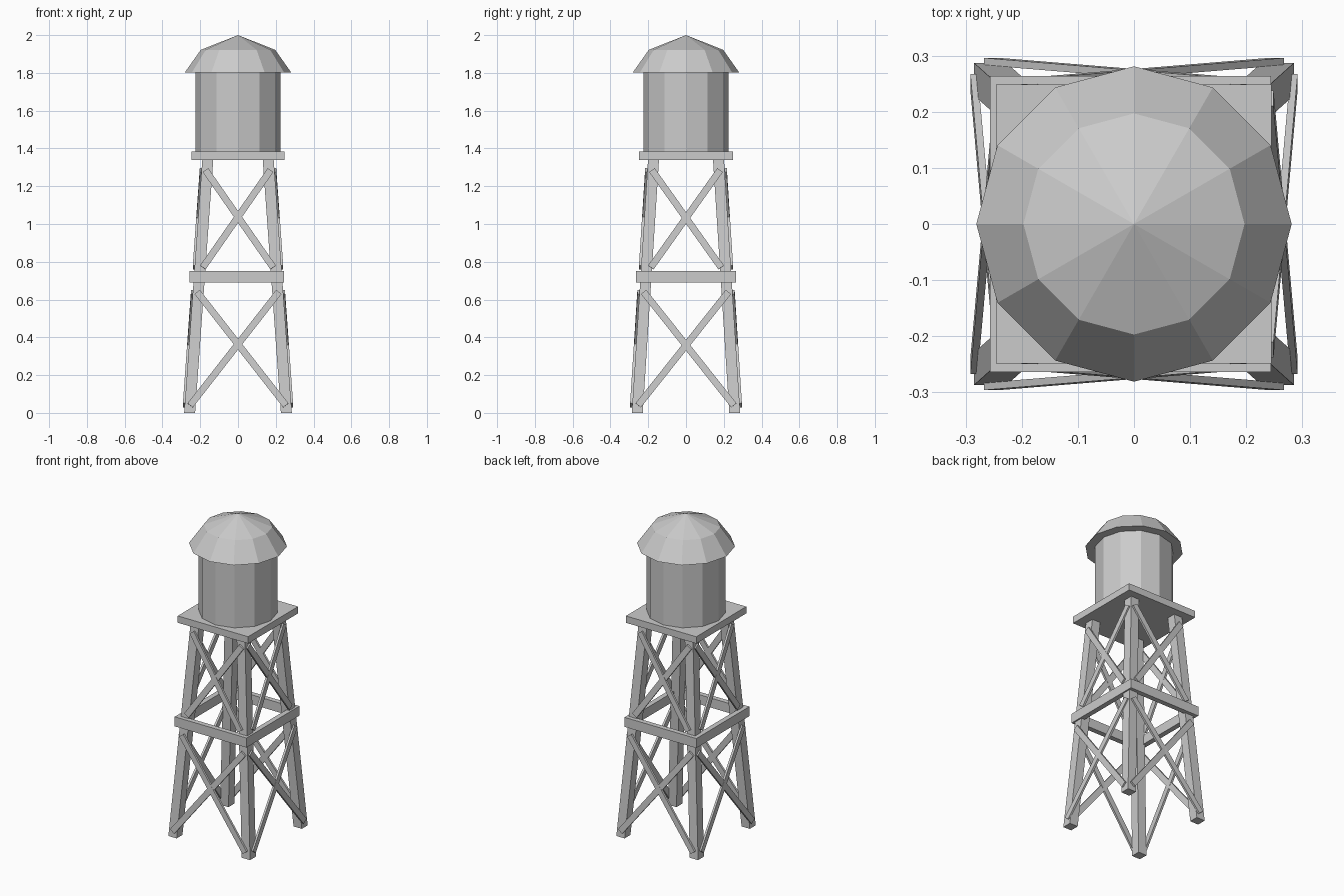
import bpy, bmesh, math
from mathutils import Vector

if "Cube" in bpy.data.objects:
    bpy.data.objects.remove(bpy.data.objects["Cube"])


def make_object(name, bm):
    bmesh.ops.recalc_face_normals(bm, faces=bm.faces[:])
    mesh = bpy.data.meshes.new(name)
    bm.to_mesh(mesh)
    bm.free()
    obj = bpy.data.objects.new(name, mesh)
    bpy.context.collection.objects.link(obj)
    return obj


def loft(name, rings):
    """Closed solid through matching rings of points."""
    bm = bmesh.new()
    loops = [[bm.verts.new(p) for p in ring] for ring in rings]
    n = len(loops[0])
    for a, b in zip(loops, loops[1:]):
        for i in range(n):
            j = (i + 1) % n
            bm.faces.new((a[i], a[j], b[j], b[i]))
    bm.faces.new(loops[0][::-1])
    bm.faces.new(loops[-1])
    return make_object(name, bm)


def box(name, x0, x1, y0, y1, z0, z1):
    corners = [(x0, y0), (x1, y0), (x1, y1), (x0, y1)]
    return loft(name, [[(x, y, z) for x, y in corners] for z in (z0, z1)])


def beam(name, p, q, width, thick, normal):
    """Flat board from p to q, with its broad face towards normal."""
    p, q = Vector(p), Vector(q)
    d = (q - p).normalized()
    side = d.cross(Vector(normal)).normalized()
    out = side.cross(d)
    s, o = side * width / 2, out * thick / 2
    return loft(name, [[c - s - o, c + s - o, c + s + o, c - s + o] for c in (p, q)])


def circle(r, z, n=12):
    return [(r * math.cos(2 * math.pi * i / n), r * math.sin(2 * math.pi * i / n), z)
            for i in range(n)]


def leg_x(z):
    return 0.256 - 0.096 * z / 1.34


def leg_y(z):
    return 0.258 - 0.086 * z / 1.34


# Four square legs leaning inwards
H = 0.029
for sx, xn in ((-1, "left"), (1, "right")):
    for sy, yn in ((-1, "front"), (1, "back")):
        rings = []
        for z in (0, 1.35):
            cx, cy = sx * leg_x(z), sy * leg_y(z)
            rings.append([(cx - H, cy - H, z), (cx + H, cy - H, z),
                          (cx + H, cy + H, z), (cx - H, cy + H, z)])
        loft(f"{yn}_{xn}_leg", rings)

# Cross braces: two crossed tiers on each face
tiers = (("lower", 0.04, 0.64, 0.253, 0.216), ("upper", 0.77, 1.285, 0.186, 0.172))
for tier, z0, z1, a, b in tiers:
    for s in (-1, 1):
        for m in (-1, 1):
            y0, y1 = (s * (leg_y(z) + H + 0.005) for z in (z0, z1))
            beam(f"{tier}_{'front' if s < 0 else 'back'}_brace",
                 (m * a, y0, z0), (-m * b, y1, z1), 0.036, 0.013, (0, s, 0))
            x0, x1 = (s * (leg_x(z) + H + 0.003) for z in (z0, z1))
            beam(f"{tier}_{'left' if s < 0 else 'right'}_brace",
                 (x0, m * a, z0), (x1, -m * (b + 0.008), z1), 0.036, 0.013, (s, 0, 0))

# Horizontal belt around the middle
X0, X1, Y, T = -0.257, 0.244, 0.264, 0.032
box("front_belt", X0, X1, -Y, -Y + T, 0.69, 0.75)
box("back_belt", X0, X1, Y - T, Y, 0.69, 0.75)
box("left_belt", X0, X0 + T, -Y + T, Y - T, 0.69, 0.75)
box("right_belt", X1 - T, X1, -Y + T, Y - T, 0.69, 0.75)

# Platform
box("platform", -0.246, 0.245, -0.249, 0.249, 1.34, 1.383)

# Twelve-sided tank
loft("tank", [circle(0.226, 1.383), circle(0.226, 1.81)])

# Faceted roof with two slopes
roof = bmesh.new()
lower = [roof.verts.new(p) for p in circle(0.281, 1.803)]
upper = [roof.verts.new(p) for p in circle(0.197, 1.922)]
apex = roof.verts.new((0, 0, 2.0))
for i in range(12):
    j = (i + 1) % 12
    roof.faces.new((lower[i], lower[j], upper[j], upper[i]))
    roof.faces.new((upper[i], upper[j], apex))
roof.faces.new(lower[::-1])
make_object("roof", roof)
